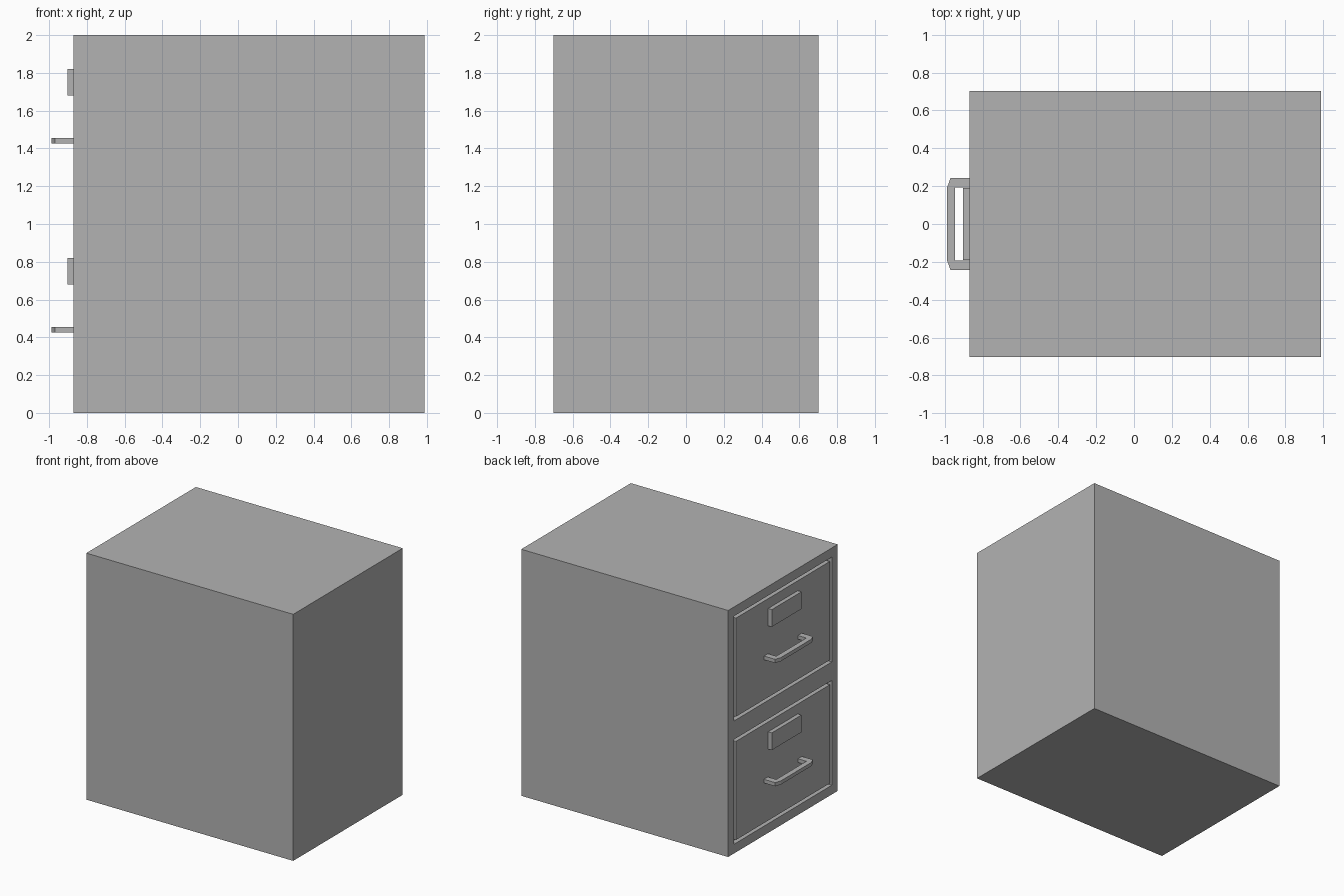
import bpy, bmesh
from mathutils import Matrix, Vector

if "Cube" in bpy.data.objects:
    bpy.data.objects.remove(bpy.data.objects["Cube"])

FRONT, BACK = -0.87, 0.987   # drawer side faces -x
HALF_W = 0.702
DRAWERS = {"lower": 0.0, "upper": 1.0}

paint = bpy.data.materials.new("dark_grey_paint")
paint.diffuse_color = (0.45, 0.45, 0.45, 1)
paint.use_nodes = True
paint.node_tree.nodes["Principled BSDF"].inputs["Base Color"].default_value = paint.diffuse_color


def finish(bm, name):
    bmesh.ops.recalc_face_normals(bm, faces=bm.faces)
    mesh = bpy.data.meshes.new(name)
    bm.to_mesh(mesh)
    bm.free()
    mesh.materials.append(paint)
    obj = bpy.data.objects.new(name, mesh)
    bpy.context.collection.objects.link(obj)
    return obj


def box(lo, hi):
    bm = bmesh.new()
    lo, hi = Vector(lo), Vector(hi)
    m = Matrix.Translation((lo + hi) / 2) @ Matrix.Diagonal((*(hi - lo), 1))
    bmesh.ops.create_cube(bm, size=1, matrix=m)
    return bm


# Cabinet body: front split in two, each half inset into a grooved drawer front
bm = box((FRONT, -HALF_W, 0), (BACK, HALF_W, 2))
bmesh.ops.bisect_plane(bm, geom=bm.verts[:] + bm.edges[:] + bm.faces[:],
                       plane_co=(0, 0, 1), plane_no=(0, 0, 1))
bm.normal_update()
fronts = [f for f in bm.faces if f.normal.x < -0.9]
for thickness, depth in ((0.075, 0), (0, -0.04), (0.025, 0), (0, 0.04)):
    bmesh.ops.inset_individual(bm, faces=fronts, thickness=thickness, depth=depth,
                               use_even_offset=True)
    bm.normal_update()
finish(bm, "cabinet_body")

# Handle outline seen from above, half of it, mirrored across y
half = [(FRONT, 0.193), (-0.945, 0.193)]
outer = [(-0.987, 0.195), (-0.97, 0.243), (FRONT, 0.243)]
profile = (half + [(x, -y) for x, y in reversed(half)]
           + [(x, -y) for x, y in reversed(outer)] + outer)

for name, z in DRAWERS.items():
    # Label holder
    finish(box((-0.903, -0.19, z + 0.68), (FRONT, 0.19, z + 0.82)),
           name + "_label_holder")

    # Pull handle
    bm = bmesh.new()
    face = bm.faces.new([bm.verts.new((x, y, z + 0.425)) for x, y in profile])
    ext = bmesh.ops.extrude_face_region(bm, geom=[face], use_keep_orig=True)
    top = [v for v in ext["geom"] if isinstance(v, bmesh.types.BMVert)]
    bmesh.ops.translate(bm, verts=top, vec=(0, 0, 0.03))
    finish(bm, name + "_handle")
